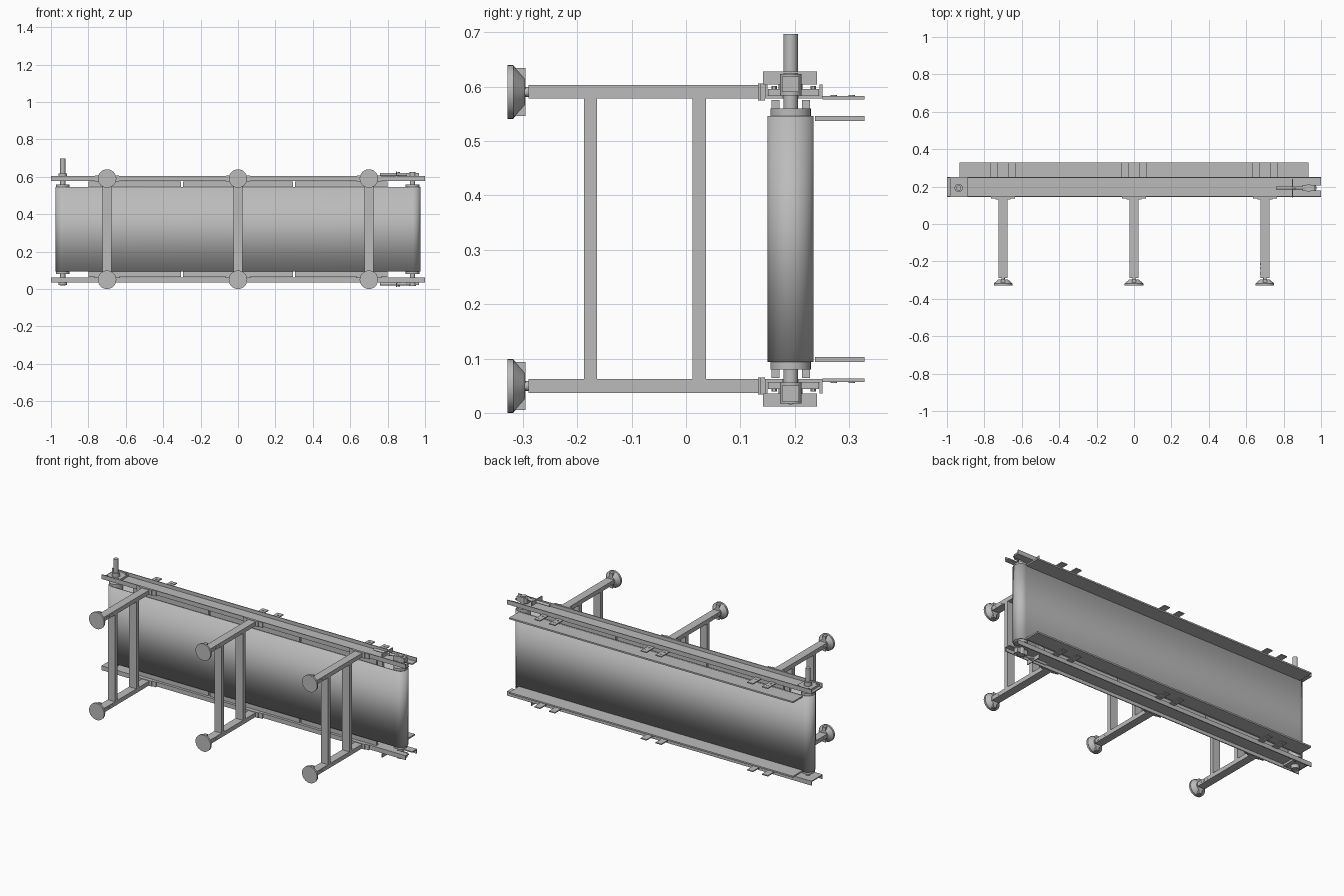
import bpy, bmesh, math
from mathutils import Matrix, Vector

cube = bpy.data.objects.get("Cube")
if cube:
    bpy.data.objects.remove(cube)

MID = 0.32          # mirror height between the two rails
SHAFT_Y = 0.1925    # roller axis
END = 0.933         # roller distance from the middle

steel = bpy.data.materials.new("steel grey")
steel.use_nodes = True
GREY = (0.5, 0.5, 0.5, 1)
steel.diffuse_color = GREY
steel.node_tree.nodes["Principled BSDF"].inputs["Base Color"].default_value = GREY


def finish(name, bm, smooth=False):
    bmesh.ops.recalc_face_normals(bm, faces=bm.faces[:])
    mesh = bpy.data.meshes.new(name)
    bm.to_mesh(mesh)
    bm.free()
    mesh.materials.append(steel)
    ob = bpy.data.objects.new(name, mesh)
    bpy.context.scene.collection.objects.link(ob)
    if smooth:
        bpy.ops.object.select_all(action='DESELECT')
        ob.select_set(True)
        bpy.context.view_layer.objects.active = ob
        bpy.ops.object.shade_smooth_by_angle(angle=math.radians(35))
    return ob


def box(name, x, y, z):
    """Box from three (low, high) ranges."""
    bm = bmesh.new()
    bmesh.ops.create_cube(bm, size=1)
    for v in bm.verts:
        v.co = Vector([(a + b) / 2 + c * (b - a) for c, (a, b) in zip(v.co, (x, y, z))])
    return finish(name, bm)


def rod(name, start, end, r1, r2=None, sides=32):
    """Cylinder or cone between two points."""
    a, b = Vector(start), Vector(end)
    bm = bmesh.new()
    turn = (b - a).to_track_quat('Z', 'Y').to_matrix().to_4x4()
    bmesh.ops.create_cone(bm, cap_ends=True, segments=sides, radius1=r1,
                          radius2=r1 if r2 is None else r2, depth=(b - a).length,
                          matrix=Matrix.Translation((a + b) / 2) @ turn)
    return finish(name, bm, sides > 8)


def prism(name, points, z):
    """Flat xy outline extruded over a height range."""
    bm = bmesh.new()
    face = bm.faces.new([bm.verts.new((x, y, z[0])) for x, y in points])
    out = bmesh.ops.extrude_face_region(bm, geom=[face])
    moved = [v for v in out["geom"] if isinstance(v, bmesh.types.BMVert)]
    bmesh.ops.translate(bm, vec=(0, 0, z[1] - z[0]), verts=moved)
    return finish(name, bm)


def side_z(s, a, b):
    """Height range on the upper (s=1) or lower (s=-1) side."""
    return tuple(sorted((MID + s * a, MID + s * b)))


# Belt loop
bm = bmesh.new()
loops = []
for z in (MID - 0.226, MID + 0.226):
    ring = []
    for side in (1, -1):
        for i in range(25):
            t = math.pi * (i / 24 - 0.5)
            ring.append(bm.verts.new((side * (END + 0.0425 * math.cos(t)),
                                      SHAFT_Y + side * 0.0425 * math.sin(t), z)))
    loops.append(ring)
low, high = loops
for i in range(len(low)):
    j = (i + 1) % len(low)
    bm.faces.new((low[i], low[j], high[j], high[i]))
belt = finish("belt", bm, True)
shell = belt.modifiers.new("thickness", 'SOLIDIFY')
shell.thickness = 0.005
shell.offset = -1

# Slider bed inside the belt, in three sections
for x in ((-0.8, -0.305), (-0.295, 0.295), (0.305, 0.8)):
    for y in ((0.157, 0.172), (0.213, 0.228)):
        box("slider_bed", x, y, (MID - 0.256, MID + 0.256))

# Rollers and shafts
for x, top in ((-END - 0.004, 0.697), (END, 0.625)):
    rod("roller", (x, SHAFT_Y, MID - 0.24), (x, SHAFT_Y, MID + 0.24), 0.0373)
    rod("roller_shaft", (x, SHAFT_Y, 0.02), (x, SHAFT_Y, top), 0.0135)

for s in (1, -1):
    # Side rails: outward channel with a slot for the tension shaft
    prism("rail_web", [(-1, 0.145), (1, 0.145), (1, 0.178), (0.92, 0.178),
                       (0.92, 0.207), (1, 0.207), (1, 0.251), (-1, 0.251)],
          side_z(s, 0.258, 0.264))
    for y in ((0.145, 0.150), (0.246, 0.251)):
        box("rail_flange", (-1, 1), y, side_z(s, 0.258, 0.284))

    # Drive bearing
    box("bearing_plate", (-0.983, -0.891), (0.151, 0.245), side_z(s, 0.264, 0.276))
    za, zb = MID + s * 0.264, MID + s * 0.298
    rod("bearing_hub", (-END - 0.004, SHAFT_Y, za), (-END - 0.004, SHAFT_Y, zb), 0.022)
    for dx in (-0.036, 0.036):
        for dy in (-0.036, 0.036):
            x, y = -END - 0.004 + dx, 0.198 + dy
            rod("bearing_bolt", (x, y, za), (x, y, MID + s * 0.281), 0.005, sides=6)

    # Belt tensioner
    zt = MID + s * 0.293
    box("tension_plate", (0.845, 0.85), (0.142, 0.241), side_z(s, 0.284, 0.308))
    rod("tension_screw", (0.76, SHAFT_Y, zt), (0.93, SHAFT_Y, zt), 0.008, sides=16)
    box("tension_block", (0.9, 0.968), (0.177, 0.208), side_z(s, 0.27, 0.299))
    rod("tension_nut", (0.853, SHAFT_Y, zt), (0.865, SHAFT_Y, zt), 0.013, sides=6)
    rod("shaft_collar", (END, SHAFT_Y, za), (END, SHAFT_Y, MID + s * 0.303), 0.02)

    # Side guide along the belt
    box("side_guide", (-END, END), (0.237, 0.328), side_z(s, 0.217, 0.226))

    for x in (-0.7, 0, 0.7):
        # Guide brackets
        for bx in (x - 0.049, x + 0.049):
            box("guide_bracket", (bx - 0.019, bx + 0.019), (0.251, 0.328),
                side_z(s, 0.257, 0.263))
            for y in (0.272, 0.305):
                rod("bracket_bolt", (bx, y, MID + s * 0.26), (bx, y, MID + s * 0.265),
                    0.006, sides=12)

        # Leg with mounting plate
        zl = MID + s * 0.2705
        leg_z = side_z(s, 0.258, 0.283)
        box("leg", (x - 0.024, x + 0.024), (-0.29, 0.135), leg_z)
        box("leg_plate", (x - 0.064, x + 0.064), (0.137, 0.145), side_z(s, 0.255, 0.286))
        box("leg_collar", (x - 0.04, x + 0.04), (0.132, 0.138), side_z(s, 0.255, 0.286))
        for y in (-0.264, -0.239, -0.214):
            rod("leg_pin", (x - 0.025, y, zl), (x + 0.025, y, zl), 0.0055, sides=16)

        # Levelling foot
        rod("foot_neck", (x, -0.3, zl), (x, -0.285, zl), 0.009, sides=16)
        rod("foot_pad", (x, -0.328, zl), (x, -0.317, zl), 0.0495)
        rod("foot_cone", (x, -0.317, zl), (x, -0.296, zl), 0.048, 0.025)
        box("foot_rib", (x - 0.01, x + 0.01), (-0.318, -0.295), (zl - 0.044, zl + 0.044))

# Cross beams between each pair of legs
for x in (-0.7, 0, 0.7):
    for y in ((-0.188, -0.164), (0.012, 0.037)):
        box("cross_beam", (x - 0.024, x + 0.024), y, (MID - 0.258, MID + 0.258))
